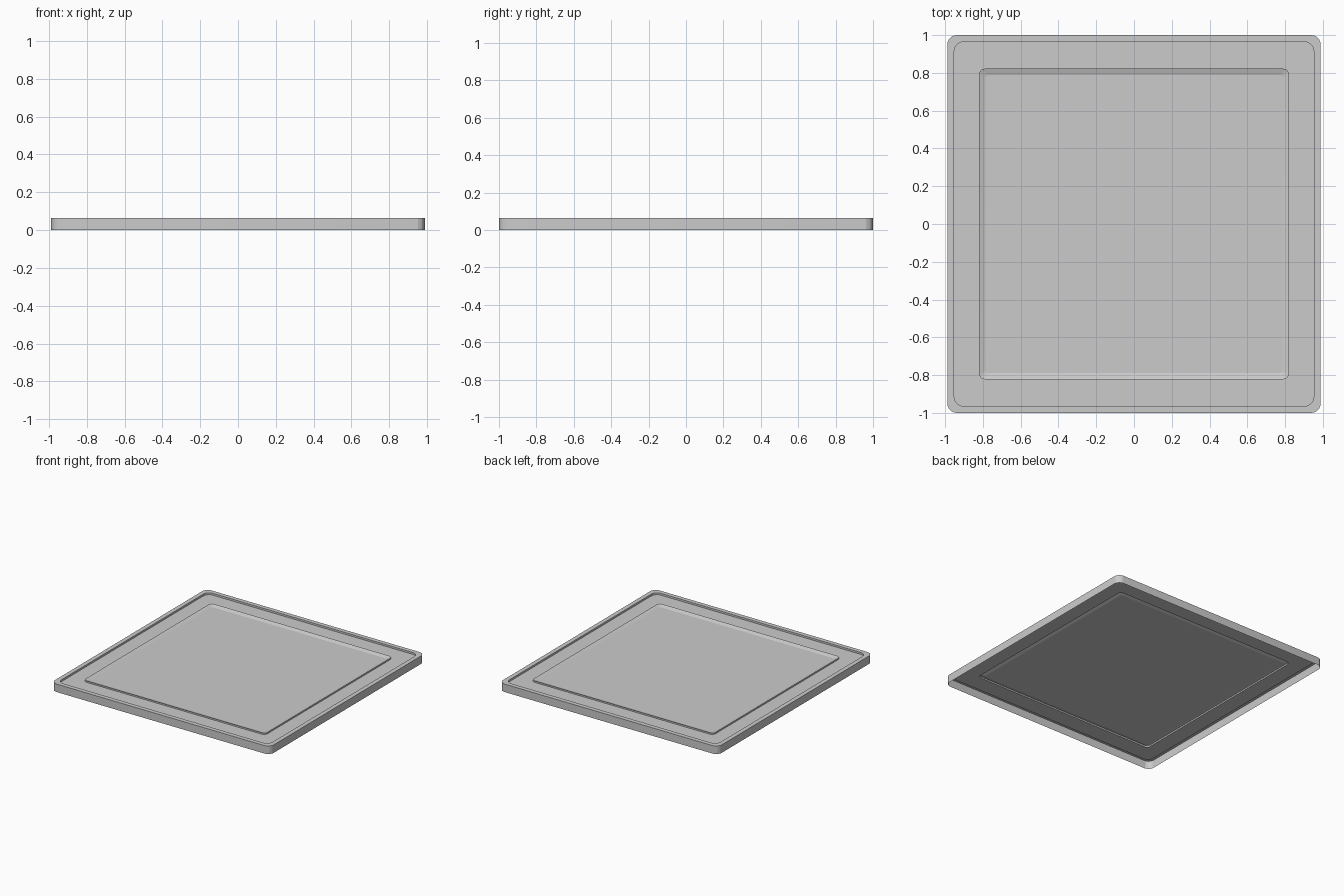
import bpy, bmesh, math

if "Cube" in bpy.data.objects:
    bpy.data.objects.remove(bpy.data.objects["Cube"])

SEG = 6  # segments per rounded corner


def ring(bm, hx, hy, r, z):
    """Rounded rectangle loop of vertices."""
    verts = []
    for i, (sx, sy) in enumerate([(1, 1), (-1, 1), (-1, -1), (1, -1)]):
        for k in range(SEG + 1):
            a = math.pi / 2 * (i + k / SEG)
            verts.append(bm.verts.new((sx * (hx - r) + r * math.cos(a),
                                       sy * (hy - r) + r * math.sin(a), z)))
    return verts


# Cross-section from the open underside to the centre: half x, half y, radius, height
profile = [
    (0.988, 1.0, 0.05, 0.0),      # bottom edge of skirt
    (0.988, 1.0, 0.05, 0.065),    # outer rim
    (0.952, 0.964, 0.05, 0.065),  # inner rim edge
    (0.952, 0.964, 0.05, 0.050),  # step down to ledge
    (0.820, 0.822, 0.03, 0.050),  # foot of raised lip
    (0.820, 0.822, 0.03, 0.062),  # top of lip
    (0.787, 0.789, 0.015, 0.051), # gentle slope down to the panel
]

bm = bmesh.new()
rings = [ring(bm, *p) for p in profile]
for a, b in zip(rings, rings[1:]):
    n = len(a)
    for i in range(n):
        j = (i + 1) % n
        bm.faces.new((a[i], a[j], b[j], b[i]))
bm.faces.new(rings[-1])  # flat centre panel

mesh = bpy.data.meshes.new("tray_panel")
bm.to_mesh(mesh)
bm.free()
obj = bpy.data.objects.new("tray_panel", mesh)
bpy.context.collection.objects.link(obj)
bpy.context.view_layer.objects.active = obj
obj.select_set(True)
bpy.ops.object.shade_smooth_by_angle(angle=math.radians(15))
